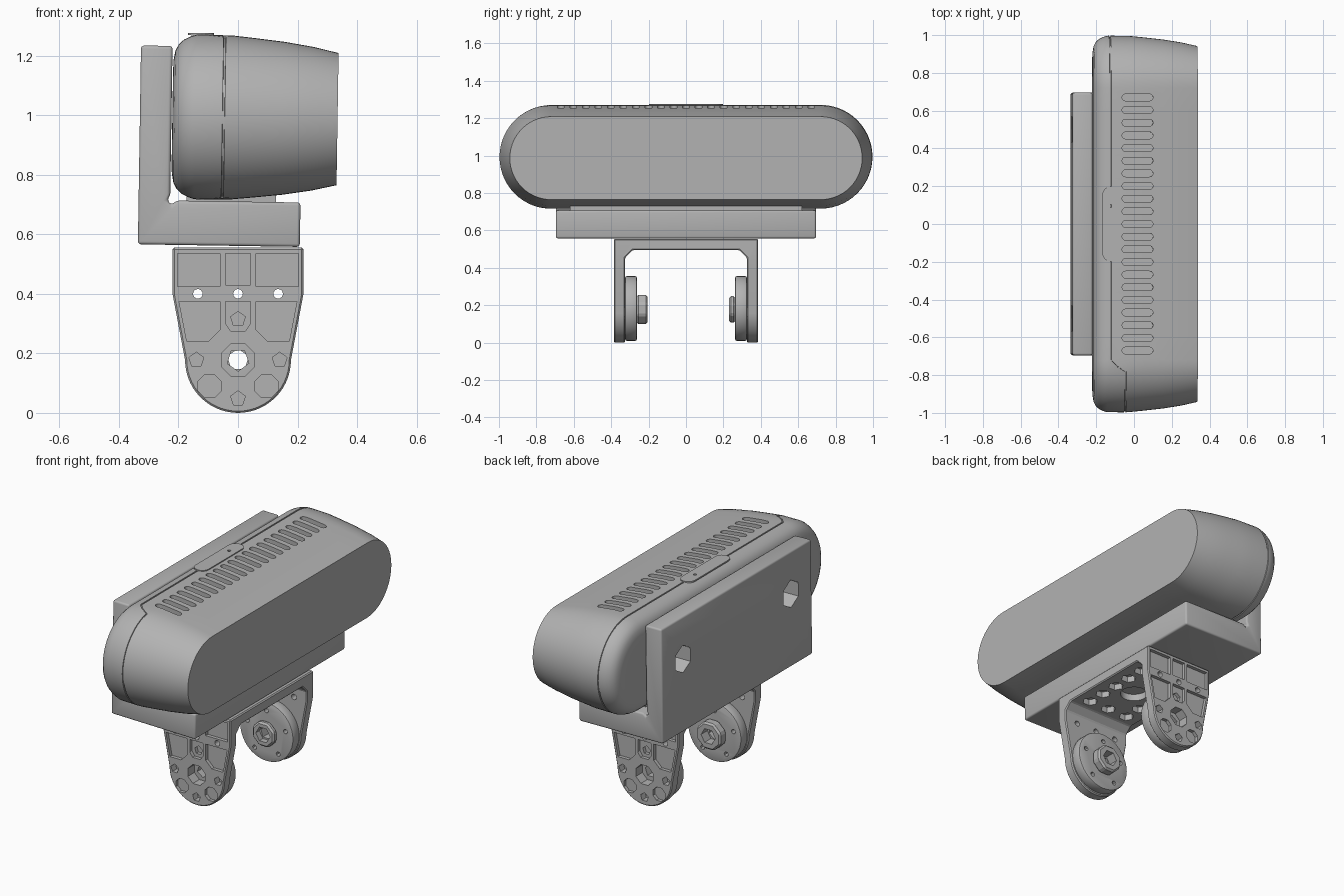
import bpy, bmesh
from math import sin, cos, pi, radians
from mathutils import Matrix, Vector

cube = bpy.data.objects.get("Cube")
if cube:
    bpy.data.objects.remove(cube, do_unlink=True)

grey = bpy.data.materials.new("plain_grey")
grey.use_nodes = True
COLOUR = (0.45, 0.45, 0.45, 1)
grey.diffuse_color = COLOUR
grey.node_tree.nodes["Principled BSDF"].inputs["Base Color"].default_value = COLOUR

# The upper assembly leans very slightly about the y axis
PIVOT = Vector((0, 0, 0.9))
TILT = Matrix.Translation(PIVOT) @ Matrix.Rotation(radians(0.9), 4, 'Y') @ Matrix.Translation(-PIVOT)


def prism(bm, pts, axis, a, b):
    """Extrude a 2D outline along an axis from a to b."""
    place = {'x': lambda u, v, d: (d, u, v),
             'y': lambda u, v, d: (u, d, v),
             'z': lambda u, v, d: (u, v, d)}[axis]
    lo = [bm.verts.new(place(u, v, a)) for u, v in pts]
    hi = [bm.verts.new(place(u, v, b)) for u, v in pts]
    caps = [bm.faces.new(lo), bm.faces.new(hi[::-1])]
    n = len(pts)
    sides = [bm.faces.new((lo[i], hi[i], hi[(i + 1) % n], lo[(i + 1) % n])) for i in range(n)]
    bmesh.ops.recalc_face_normals(bm, faces=caps + sides)


def ngon(cx, cy, r, n, turn=0.0):
    return [(cx + r * cos(turn + 2 * pi * i / n), cy + r * sin(turn + 2 * pi * i / n)) for i in range(n)]


def rect(u0, u1, v0, v1):
    return [(u0, v0), (u1, v0), (u1, v1), (u0, v1)]


def stadium(half, r, segs, straight=1):
    """Closed outline of a long rounded bar lying along the first axis."""
    right = [(half + r * sin(pi * i / segs), r * cos(pi * i / segs)) for i in range(segs + 1)]
    low = [(half - 2 * half * i / straight, -r) for i in range(1, straight)]
    half_loop = right + low
    return half_loop + [(-u, -v) for u, v in half_loop]


def make(name, bm):
    bmesh.ops.recalc_face_normals(bm, faces=bm.faces)
    mesh = bpy.data.meshes.new(name)
    bm.to_mesh(mesh)
    bm.free()
    mesh.materials.append(grey)
    obj = bpy.data.objects.new(name, mesh)
    bpy.context.collection.objects.link(obj)
    return obj


def apply_mod(obj, kind, **settings):
    mod = obj.modifiers.new(kind, kind)
    for key, value in settings.items():
        setattr(mod, key, value)
    bpy.ops.object.select_all(action='DESELECT')
    obj.select_set(True)
    bpy.context.view_layer.objects.active = obj
    bpy.ops.object.modifier_apply(modifier=mod.name)


def boolean(obj, bm, operation='DIFFERENCE'):
    cutter = make("cutter", bm)
    cutter.hide_render = True
    apply_mod(obj, 'BOOLEAN', operation=operation, object=cutter, solver='EXACT')
    bpy.data.objects.remove(cutter, do_unlink=True)


def bevel(obj, width, segments):
    apply_mod(obj, 'BEVEL', width=width, segments=segments, limit_method='ANGLE', angle_limit=radians(40))


def smooth(obj, angle=30):
    bpy.ops.object.select_all(action='DESELECT')
    obj.select_set(True)
    bpy.context.view_layer.objects.active = obj
    bpy.ops.object.shade_smooth_by_angle(angle=radians(angle))


# Camera body: rounded bar lofted along x, with a stepped seam groove
MID_Z, HALF = 0.992, 0.72
profile = [(-0.222, 0.15), (-0.221, 0.19), (-0.215, 0.222), (-0.204, 0.243), (-0.187, 0.259),
           (-0.165, 0.27), (-0.145, 0.276), (-0.02, 0.275), (0.05, 0.268), (0.15, 0.257),
           (0.25, 0.241), (0.333, 0.222)]
seam = [(-0.004, 0.277), (-0.003, 0.272), (0.003, 0.272), (0.004, 0.277)]
bm = bmesh.new()
rings = []


def add_ring(x, r, stepped=False):
    ring = []
    for y, z in stadium(HALF, r, 28, 12):
        step = 0.08 * min(1, max(0, (-y - 0.74) / 0.03)) if stepped else 0
        ring.append(bm.verts.new((x + step, y, MID_Z + z)))
    rings.append(ring)


for x, r in profile[:7]:
    add_ring(x, r)
for dx, r in seam:
    add_ring(-0.13 + dx, r, True)
for x, r in profile[7:]:
    add_ring(x, r)
for a, b in zip(rings, rings[1:]):
    for i in range(len(a)):
        j = (i + 1) % len(a)
        bm.faces.new((a[i], a[j], b[j], b[i]))
bm.faces.new(rings[0])
bm.faces.new(rings[-1])
body = make("camera_body", bm)

# Row of vent slots along the top
bm = bmesh.new()
for k in range(-10, 11):
    slot = [(u + 0.013, v + 0.067 * k) for u, v in stadium(0.064, 0.018, 8)]
    prism(bm, slot, 'z', 1.235, 1.32)
boolean(body, bm)
smooth(body)

# Button plate on top, with a pin hole
bm = bmesh.new()
prism(bm, [(v - 0.13, u) for u, v in stadium(0.155, 0.043, 10)], 'z', 1.266, 1.274)
button = make("top_button", bm)
bm = bmesh.new()
prism(bm, ngon(-0.13, 0.095, 0.009, 12), 'z', 1.25, 1.3)
boolean(button, bm)

# L-shaped cradle behind and below the camera
bm = bmesh.new()
prism(bm, [(-0.331, 0.561), (0.213, 0.561), (0.213, 0.71), (-0.205, 0.71), (-0.22, 0.695),
           (-0.235, 0.71), (-0.225, 0.73), (-0.225, 1.229), (-0.331, 1.229)], 'y', -0.695, 0.695)
cradle = make("cradle", bm)
bevel(cradle, 0.012, 3)
bm = bmesh.new()
for y in (-0.5, 0.5):
    prism(bm, ngon(y, 0.985, 0.08, 6, pi / 6), 'x', -0.4, -0.2)
boolean(cradle, bm)
smooth(cradle)

# Pad between cradle and camera
bm = bmesh.new()
prism(bm, rect(-0.17, 0.13, -0.62, 0.62), 'z', 0.7, 0.735)
pad = make("support_pad", bm)
for obj in (body, button, cradle, pad):
    obj.data.transform(TILT)

# U-shaped mount: side outline intersected with the tapered front outline
HUB_Z = 0.178
side = [(0.385, 0), (0.385, 0.555), (-0.385, 0.555), (-0.385, 0), (-0.325, 0), (-0.325, 0.455),
        (-0.285, 0.495), (0.285, 0.495), (0.325, 0.455), (0.325, 0)]
arc = [(0.178 * cos(pi * i / 28), HUB_Z - 0.178 * sin(pi * i / 28)) for i in range(29)]
taper = arc + [(-0.22, 0.4), (-0.22, 0.555), (0.22, 0.555), (0.22, 0.4)]
bm = bmesh.new()
prism(bm, side, 'x', -0.3, 0.3)
mount = make("u_mount", bm)
bm = bmesh.new()
prism(bm, taper, 'y', -0.5, 0.5)
boolean(mount, bm, 'INTERSECT')
bevel(mount, 0.006, 1)

# Shallow pockets between the ribs on both outer faces
half_pockets = [
    [(0.06, 0.425), (0.203, 0.425), (0.203, 0.535), (0.06, 0.535)],
    [(0.06, 0.28), (0.1, 0.24), (0.172, 0.24), (0.198, 0.375), (0.06, 0.375)],
    ngon(0.095, 0.09, 0.042, 8, pi / 8),
]
pockets = half_pockets + [[(-u, v) for u, v in p] for p in half_pockets]
pockets += [rect(-0.042, 0.042, 0.43, 0.535),
            [(-0.042, 0.3), (-0.025, 0.275), (0.025, 0.275), (0.042, 0.3), (0.042, 0.375), (-0.042, 0.375)]]
bm = bmesh.new()
for s in (-1, 1):
    for p in pockets:
        prism(bm, p, 'y', s * 0.365, s * 0.45)
boolean(mount, bm)

# Nut recesses, bolt holes and hub opening
bm = bmesh.new()
for s in (-1, 1):
    for x, z in ((-0.14, HUB_Z), (0.14, HUB_Z), (0, 0.315), (0, 0.048)):
        prism(bm, ngon(x, z, 0.026, 5, pi / 2), 'y', s * 0.345, s * 0.45)
for x in (-0.135, 0, 0.135):
    prism(bm, ngon(x, 0.4, 0.016, 16), 'y', -0.5, 0.5)
prism(bm, ngon(0, HUB_Z, 0.06, 8, pi / 8), 'y', -0.5, 0.5)
boolean(mount, bm)

# Pattern of recesses under the mount's top web
bm = bmesh.new()
prism(bm, ngon(0, 0, 0.075, 24), 'z', 0.4, 0.535)
for i in range(-1, 2):
    for j in range(-2, 3):
        if abs(i) + abs(j) > 0 and not (i == 0 and abs(j) == 1):
            prism(bm, ngon(0.13 * i, 0.11 * j, 0.042, 6), 'z', 0.4, 0.53)
boolean(mount, bm)
smooth(mount, 20)

# Rotating horns inside each leg, with bolted hubs
for label, s, hub_end, hub_r in (("front", -1, 0.205, 0.084), ("rear", 1, 0.23, 0.076)):
    bm = bmesh.new()
    prism(bm, ngon(0, HUB_Z + 0.005, 0.173, 40), 'y', s * 0.325, s * 0.263)
    horn = make(label + "_horn", bm)
    bevel(horn, 0.008, 2)
    bm = bmesh.new()
    for k in range(5):
        a = pi / 2 + 2 * pi * k / 5
        prism(bm, ngon(0.13 * cos(a), HUB_Z + 0.13 * sin(a), 0.013, 12), 'y', s * 0.29, s * 0.2)
    prism(bm, ngon(0, HUB_Z, 0.038, 5, 0.3 * s), 'y', s * 0.4, s * 0.2)
    boolean(horn, bm)
    smooth(horn)
    bm = bmesh.new()
    prism(bm, ngon(0, HUB_Z, hub_r, 8, pi / 8), 'y', s * 0.265, s * hub_end)
    hub = make(label + "_hub", bm)
    bevel(hub, 0.01, 1)
    bm = bmesh.new()
    prism(bm, ngon(0, HUB_Z, 0.046, 6), 'y', s * 0.4, s * 0.1)
    boolean(hub, bm)
